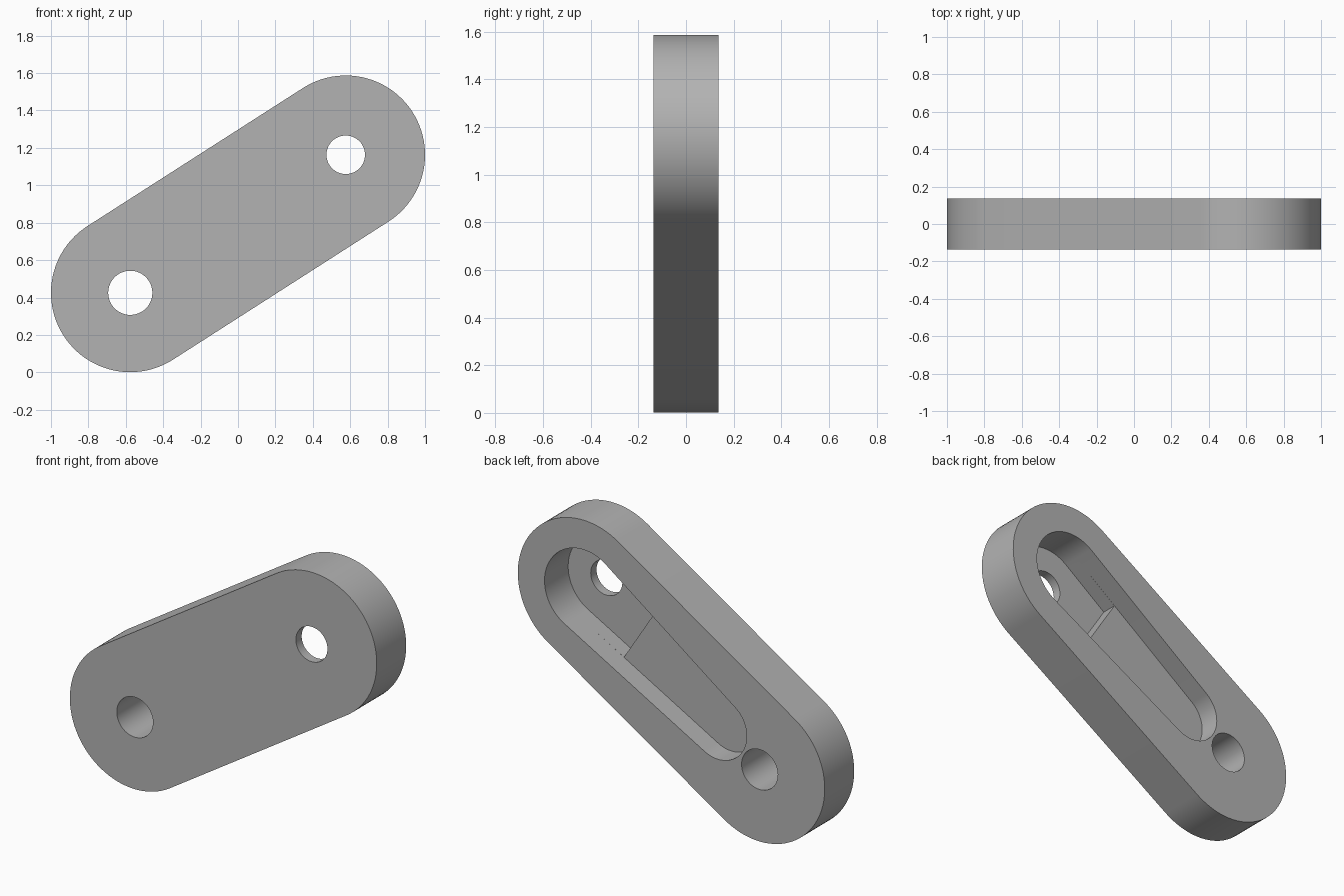
import bpy, bmesh
from math import sin, cos, pi, atan2, hypot, asin
from mathutils import Matrix, Vector

old = bpy.data.objects.get("Cube")
if old:
    bpy.data.objects.remove(old)

HALF = 0.137                     # half thickness of the link
LOW, HIGH = Vector((-0.576, 0, 0.425)), Vector((0.576, 0, 1.163))
LENGTH = (HIGH - LOW).length
ANGLE = atan2(HIGH.z - LOW.z, HIGH.x - LOW.x)
PLACE = Matrix.Translation(LOW) @ Matrix.Rotation(-ANGLE, 4, "Y")

grey = bpy.data.materials.new("plain_grey")
grey.use_nodes = True
colour = (0.45, 0.45, 0.45, 1)
grey.diffuse_color = colour
grey.node_tree.nodes["Principled BSDF"].inputs["Base Color"].default_value = colour


def slot(u1, r1, u2, r2, n=48):
    """Outline of two circles joined by their outer tangents."""
    t = pi / 2 + asin((r2 - r1) / (u2 - u1))
    far = [-t + 2 * t * i / n for i in range(n + 1)]
    near = [t + 2 * (pi - t) * i / n for i in range(n + 1)]
    return ([(u2 + r2 * cos(a), r2 * sin(a)) for a in far]
            + [(u1 + r1 * cos(a), r1 * sin(a)) for a in near])


def circle(u, r, n=64):
    return [(u + r * cos(2 * pi * i / n), r * sin(2 * pi * i / n)) for i in range(n)]


def prism(name, outline, y0, y1):
    """Extrude an outline along y, laid along the slanted axis."""
    bm = bmesh.new()
    face = bm.faces.new([bm.verts.new((u, y0, v)) for u, v in outline])
    out = bmesh.ops.extrude_face_region(bm, geom=[face])
    moved = [g for g in out["geom"] if isinstance(g, bmesh.types.BMVert)]
    bmesh.ops.translate(bm, verts=moved, vec=(0, y1 - y0, 0))
    bmesh.ops.recalc_face_normals(bm, faces=bm.faces)
    bm.transform(PLACE)
    mesh = bpy.data.meshes.new(name)
    bm.to_mesh(mesh)
    bm.free()
    mesh.materials.append(grey)
    obj = bpy.data.objects.new(name, mesh)
    bpy.context.collection.objects.link(obj)
    return obj


# Rounded link body
link = prism("link_plate", slot(0, 0.424, LENGTH, 0.424), -HALF, HALF)

# Tapered pocket on the back, its deeper part around the upper hole, two pin holes
STEP, SHALLOW, DEEP = 1.01, 0.01, -0.083
END, END_R, TOP_R = 0.32, 0.185, 0.25
pocket = slot(END, END_R, LENGTH, TOP_R)
slope = (TOP_R - END_R) / (LENGTH - END)
edge = END_R + slope * (STEP - END)
deep_part = [(STEP, -edge)] + [p for p in pocket if p[0] > STEP] + [(STEP, edge)]
shallow_part = [(STEP + 0.02, edge)] + [p for p in pocket if p[0] < STEP] + [(STEP + 0.02, -edge)]
cutters = [
    prism("pocket_shallow_cutter", pocket, SHALLOW, HALF + 0.1),
    prism("pocket_deep_cutter", deep_part, DEEP, SHALLOW + 0.01),
    prism("lower_hole_cutter", circle(0, 0.118), -0.3, 0.3),
    prism("upper_hole_cutter", circle(LENGTH, 0.103), -0.3, 0.3),
]
bpy.context.view_layer.objects.active = link
link.select_set(True)
for cutter in cutters:
    mod = link.modifiers.new(cutter.name, "BOOLEAN")
    mod.operation = "DIFFERENCE"
    mod.solver = "EXACT"
    mod.object = cutter
    bpy.ops.object.modifier_apply(modifier=mod.name)
    bpy.data.objects.remove(cutter)

bpy.ops.object.shade_smooth_by_angle(angle=pi / 6)
